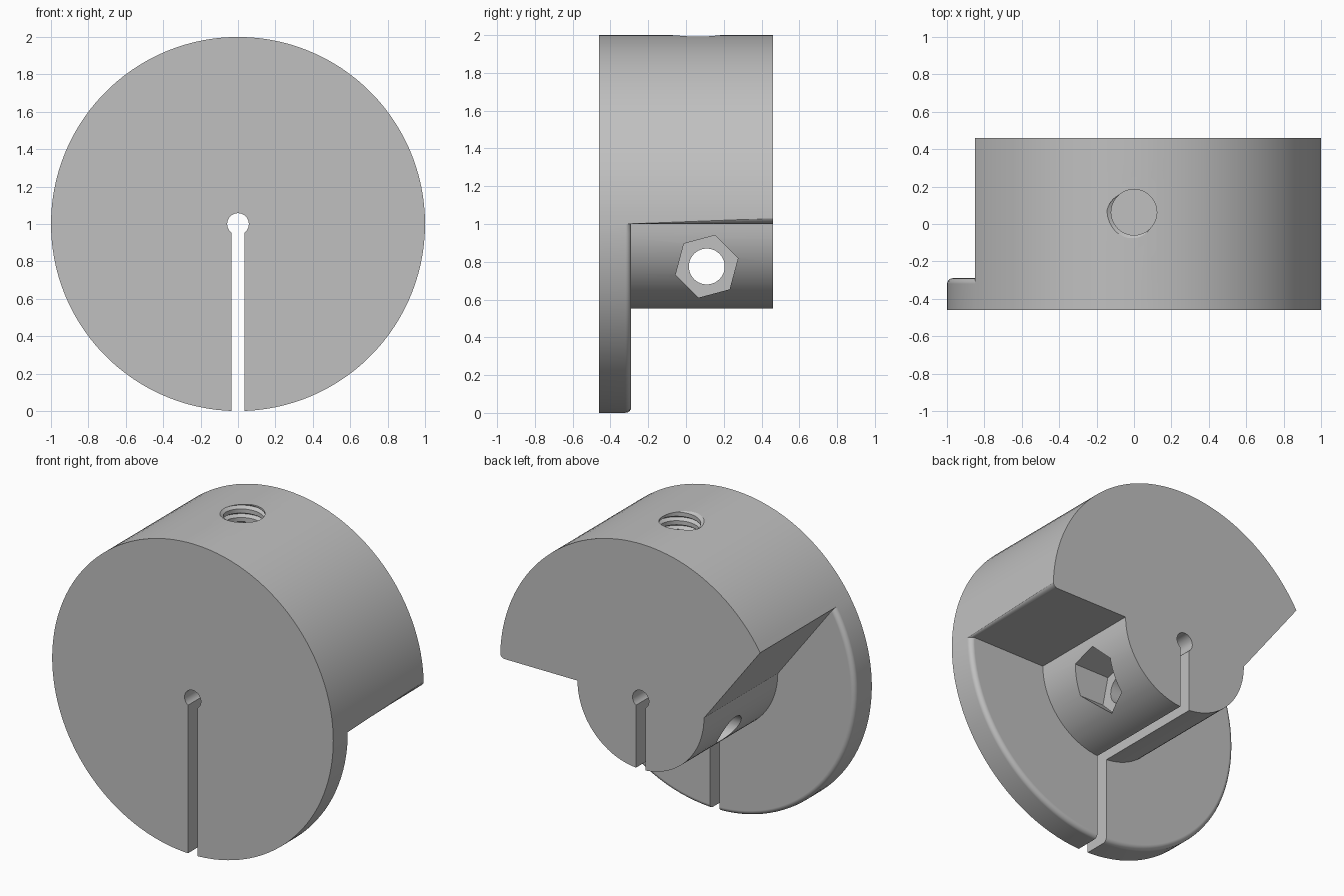
import bpy
import bmesh
from math import sin, cos, pi, acos, radians
from mathutils import Vector

cube = bpy.data.objects.get("Cube")
if cube:
    bpy.data.objects.remove(cube, do_unlink=True)

FRONT, STEP, BACK = -0.46, -0.29, 0.46   # depth levels along y
HUB_R = 0.45
CENTRE_Z = 1.0

grey = bpy.data.materials.new("machined grey")
grey.use_nodes = True
grey.diffuse_color = (0.53, 0.53, 0.53, 1)
bsdf = next(n for n in grey.node_tree.nodes if n.type == 'BSDF_PRINCIPLED')
bsdf.inputs["Base Color"].default_value = grey.diffuse_color


def arc(radius, start, end, steps):
    angles = [start + (end - start) * i / steps for i in range(steps + 1)]
    return [(radius * cos(a), radius * sin(a)) for a in angles]


def finish(bm, name):
    bmesh.ops.recalc_face_normals(bm, faces=bm.faces[:])
    mesh = bpy.data.meshes.new(name)
    bm.to_mesh(mesh)
    bm.free()
    mesh.materials.append(grey)
    obj = bpy.data.objects.new(name, mesh)
    bpy.context.collection.objects.link(obj)
    return obj


def along_x(u, v, w):
    return (w, u, v)


def along_y(u, v, w):
    return (u, w, v)


def along_z(u, v, w):
    return (u, v, w)


def prism(name, points, centre, low, high, place):
    """Extrude a closed outline between two levels along an axis."""
    bm = bmesh.new()
    rings = [[bm.verts.new(place(centre[0] + u, centre[1] + v, w))
              for u, v in points] for w in (low, high)]
    for ring in rings:
        bm.faces.new(ring)
    n = len(points)
    for i in range(n):
        j = (i + 1) % n
        bm.faces.new((rings[0][i], rings[0][j], rings[1][j], rings[1][i]))
    return finish(bm, name)


def circle(radius, sides, phase=0.0):
    return arc(radius, phase, phase + 2 * pi, sides)[:-1]


def cut(target, cutter):
    cutter.hide_render = True
    mod = target.modifiers.new("cut", 'BOOLEAN')
    mod.operation = 'DIFFERENCE'
    mod.solver = 'EXACT'
    mod.object = cutter
    bpy.context.view_layer.objects.active = target
    bpy.ops.object.modifier_apply(modifier=mod.name)
    bpy.data.objects.remove(cutter, do_unlink=True)


def build_body():
    """Full front disc, with a lopsided sector and a half-round hub behind."""
    tip = acos(-0.85)
    upper = arc(1, 0, tip, 50)
    lower = arc(1, tip, 2 * pi, 70)
    hub = arc(HUB_R, pi, 2 * pi, 40)
    bm = bmesh.new()

    def row(points, y):
        return [bm.verts.new((u, y, CENTRE_Z + v)) for u, v in points]

    front = row(upper + lower[1:-1], FRONT)
    rim = row(lower, STEP)
    hub_mid = row(hub, STEP)
    back = row(upper, BACK)
    hub_back = row(hub, BACK)

    def strip(a, b):
        for i in range(len(a) - 1):
            bm.faces.new((a[i], a[i + 1], b[i + 1], b[i]))

    # flat faces
    bm.faces.new(front)
    bm.faces.new(rim + hub_mid[::-1])
    bm.faces.new(back + hub_back)
    # flange rim, step walls and hub
    last = len(upper) - 1
    strip(front[last:] + front[:1], rim)
    strip([rim[0]] + hub_mid + [rim[-1]], [back[-1]] + hub_back + [back[0]])
    # sector rim, joined to the step at both ends
    for i in range(last):
        loop = [front[i], front[i + 1]]
        if i == last - 1:
            loop.append(rim[0])
        loop += [back[i + 1], back[i]]
        if i == 0:
            loop.append(rim[-1])
        bm.faces.new(loop)
    bmesh.ops.recalc_face_normals(bm, faces=bm.faces[:])
    # rounded flange edge and sector corner
    soft = [bm.edges.get((rim[i], rim[i + 1])) for i in range(len(rim) - 1)]
    soft.append(bm.edges.get((rim[-1], back[0])))
    bmesh.ops.bevel(bm, geom=soft, offset=0.03, offset_type='OFFSET',
                    segments=4, profile=0.5, affect='EDGES',
                    clamp_overlap=False)
    return finish(bm, "balance_disc")


def thread_cutter(centre, pitch, low, turns, steps=32):
    """Triangular groove swept along a helix."""
    bm = bmesh.new()
    section = ((0.11, -0.022), (0.145, 0), (0.11, 0.022))
    rings = []
    for i in range(int(turns * steps) + 1):
        a = pi + 2 * pi * i / steps
        z = low + pitch * i / steps
        rings.append([bm.verts.new((centre[0] + r * cos(a),
                                    centre[1] + r * sin(a), z + h))
                      for r, h in section])
    for a, b in zip(rings, rings[1:]):
        for k in range(3):
            m = (k + 1) % 3
            bm.faces.new((a[k], a[m], b[m], b[k]))
    bm.faces.new(rings[0])
    bm.faces.new(rings[-1])
    return finish(bm, "thread_cutter")


body = build_body()

# centre bore and clamping slot
cut(body, prism("bore_cutter", circle(0.058, 32), (0, CENTRE_Z), -1, 1, along_y))
slot = [(-0.034, -0.2), (0.034, -0.2), (0.034, 1), (-0.034, 1)]
cut(body, prism("slot_cutter", slot, (0, 0), -1, 1, along_y))

# cross bolt hole with hexagonal nut pocket
bolt = (0.11, 0.775)
cut(body, prism("bolt_cutter", circle(0.095, 40), bolt, -0.8, 0.8, along_x))
cut(body, prism("nut_cutter", circle(0.171, 6, radians(15)), bolt, 0.19, 0.8, along_x))

# threaded hole in the top
screw = (0, 0.0625)
pitch = 0.055
cut(body, prism("screw_cutter", circle(0.122, 48), screw, 1.58, 2.2, along_z))
cut(body, thread_cutter(screw, pitch, 1.99 - 6 * pitch, 7.3))

# smooth shading with sharp edges kept
bpy.ops.object.select_all(action='DESELECT')
body.select_set(True)
bpy.context.view_layer.objects.active = body
bpy.ops.object.shade_smooth_by_angle(angle=radians(30))
normals = body.modifiers.new("flat face normals", 'WEIGHTED_NORMAL')
normals.keep_sharp = True
